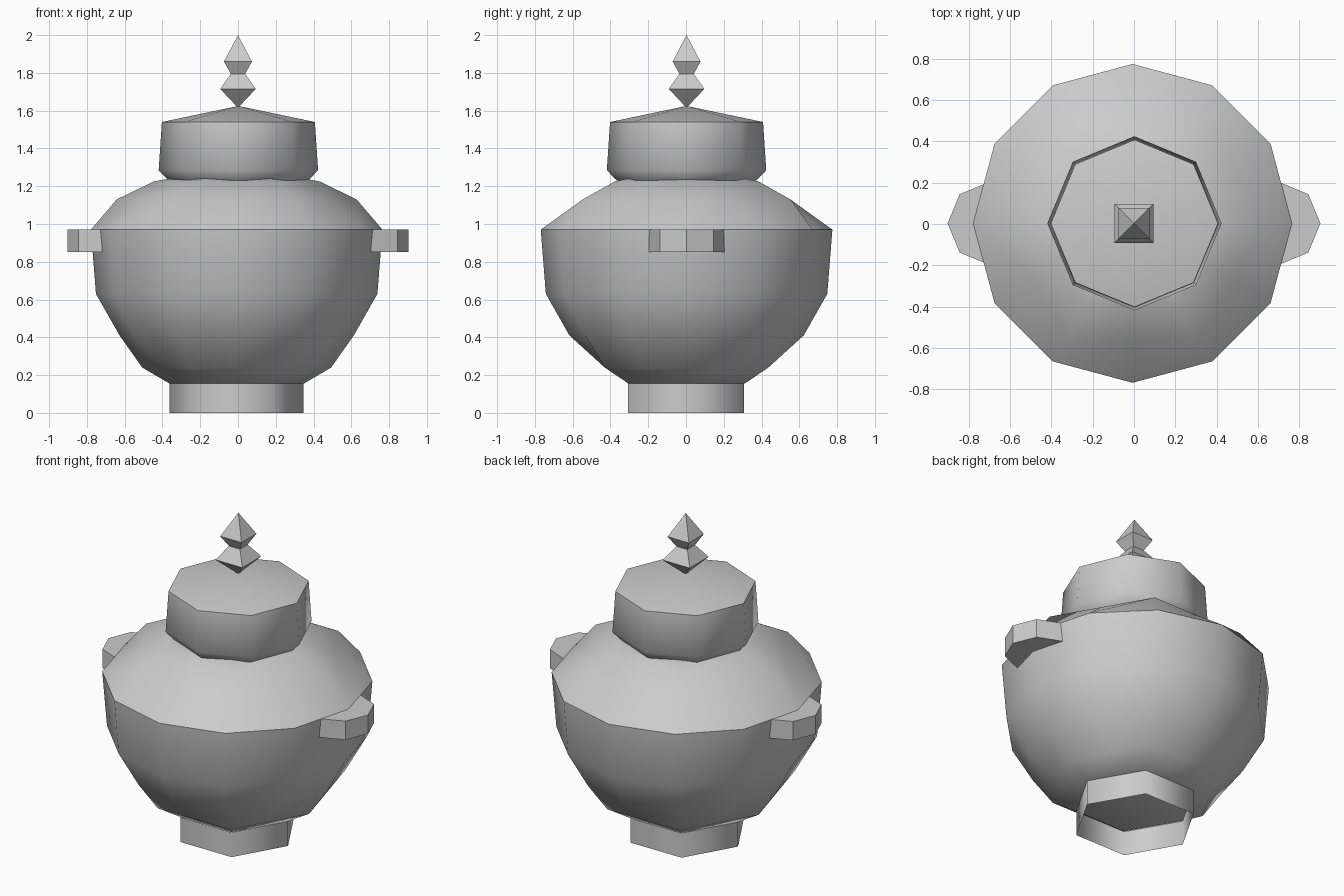
import bpy, bmesh
from math import sin, cos, tau, pi, radians, sqrt

if "Cube" in bpy.data.objects:
    bpy.data.objects.remove(bpy.data.objects["Cube"])


def lathe(name, profile, sides, at=(0, 0), turn=0.0, smooth=None):
    """Revolve (radius, z[, odd-vertex factor]) points, bottom to top; radius 0 is a pole."""
    bm = bmesh.new()
    rings = []
    for r, z, *odd in profile:
        f = odd[0] if odd else 1.0
        if r == 0:
            rings.append([bm.verts.new((at[0], at[1], z))] * sides)
            continue
        ring = []
        for i in range(sides):
            a = turn + tau * i / sides
            q = r * (f if i % 2 else 1.0)
            ring.append(bm.verts.new((at[0] + q * cos(a), at[1] + q * sin(a), z)))
        rings.append(ring)
    for lo, hi in zip(rings, rings[1:]):
        for i in range(sides):
            j = (i + 1) % sides
            bm.faces.new(list(dict.fromkeys((lo[i], lo[j], hi[j], hi[i]))))
    mesh = bpy.data.meshes.new(name)
    bm.to_mesh(mesh)
    bm.free()
    obj = bpy.data.objects.new(name, mesh)
    bpy.context.collection.objects.link(obj)
    if smooth:
        bpy.ops.object.select_all(action='DESELECT')
        obj.select_set(True)
        bpy.context.view_layer.objects.active = obj
        bpy.ops.object.shade_smooth_by_angle(angle=radians(smooth))
    return obj


CX = -0.007          # body and foot sit slightly left of centre
H = cos(pi / 6)      # pulls odd vertices in so a 12-sided ring reads as a hexagon

# Foot: open hexagonal tube
lathe("foot", [(0.355, 0), (0.355, 0.155)], 6, (CX, 0), smooth=65)

# Body: hexagonal ends blending into a 12-sided belly
lathe("body", [(0, 0.155), (0.355, 0.155, H), (0.50, 0.24, H), (0.62, 0.41),
               (0.745, 0.63), (0.772, 0.97), (0.635, 1.13, H), (0.44, 1.225, H),
               (0.36, 1.24, H), (0, 1.24)], 12, (CX, 0.003), smooth=40)

# Lid: octagonal cap with a flared lower edge and shallow peak
lathe("lid", [(0, 1.23), (0.37, 1.23), (0.422, 1.285), (0.405, 1.54), (0, 1.625)],
      8, (0.002, 0.003), smooth=46)

# Finial: two stacked four-sided diamonds
S = sqrt(2)
lathe("finial", [(0, 1.615), (0.094 * S, 1.715), (0.038 * S, 1.795),
                 (0.074 * S, 1.86), (0, 2.0)], 4, (0, 0.003), turn=pi / 4)

# Handles: octagonal lugs sunk into the belly
for side, name in ((-1, "left_handle"), (1, "right_handle")):
    lathe(name, [(0, 0.852), (0.2, 0.852), (0.2, 0.97), (0, 0.97)], 8,
          (side * 0.703, 0.003), smooth=30)
